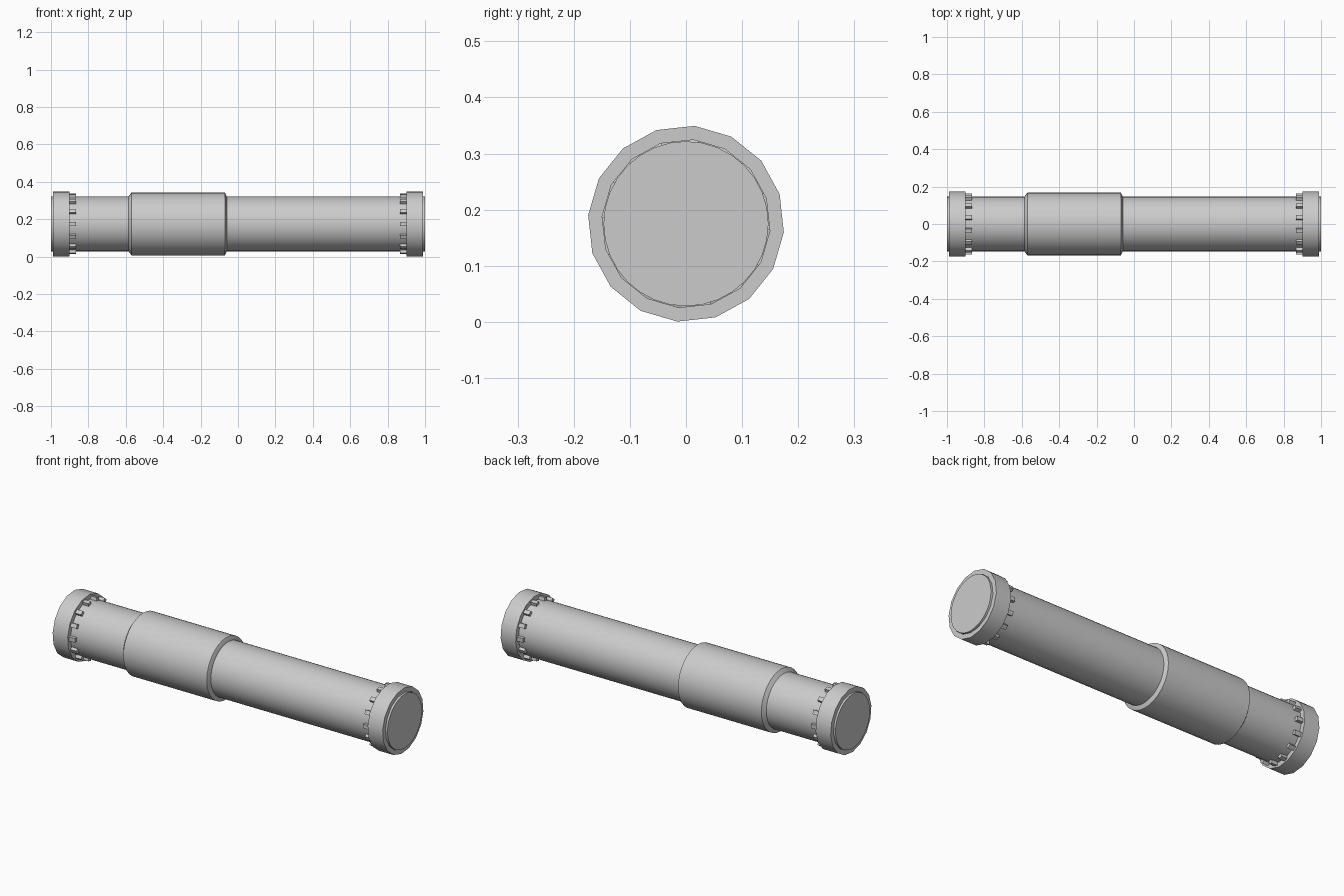
import bpy
import math
from mathutils import Matrix

cube = bpy.data.objects.get("Cube")
if cube:
    bpy.data.objects.remove(cube, do_unlink=True)

AXIS_Z = 0.175   # height of the centre line
TEETH = 14

steel = bpy.data.materials.new("light_grey")
steel.use_nodes = True
grey = (0.6, 0.6, 0.6, 1)
steel.diffuse_color = grey
steel.node_tree.nodes["Principled BSDF"].inputs["Base Color"].default_value = grey


def lathe(name, profile, sides, offset=0.0, closed=False):
    """Spin an (x, radius) profile about the long axis."""
    verts, faces = [], []
    for x, r in profile:
        for i in range(sides):
            a = offset + math.tau * i / sides
            verts.append((x, r * math.sin(a), AXIS_Z + r * math.cos(a)))
    rings = len(profile)
    for k in range(rings if closed else rings - 1):
        n = (k + 1) % rings
        for i in range(sides):
            j = (i + 1) % sides
            faces.append((k * sides + i, k * sides + j, n * sides + j, n * sides + i))
    if not closed:
        faces.append(tuple(reversed(range(sides))))
        faces.append(tuple((rings - 1) * sides + i for i in range(sides)))
    return finish(name, verts, faces)


def finish(name, verts, faces):
    mesh = bpy.data.meshes.new(name)
    mesh.from_pydata(verts, [], faces)
    mesh.materials.append(steel)
    obj = bpy.data.objects.new(name, mesh)
    bpy.context.collection.objects.link(obj)
    bpy.ops.object.select_all(action='DESELECT')
    obj.select_set(True)
    bpy.context.view_layer.objects.active = obj
    bpy.ops.object.mode_set(mode='EDIT')
    bpy.ops.mesh.select_all(action='SELECT')
    bpy.ops.mesh.normals_make_consistent(inside=False)
    bpy.ops.mesh.remove_doubles(threshold=0.0001)
    bpy.ops.object.mode_set(mode='OBJECT')
    bpy.ops.object.shade_smooth_by_angle(angle=math.radians(30))
    return obj


# Long inner tube, its ends just proud of the collars
lathe("main_tube", [(-1, 0.147), (1, 0.147)], 32)

# Thicker sleeve with bevelled ends
lathe("sleeve", [(-0.585, 0.147), (-0.57, 0.168), (-0.07, 0.168), (-0.06, 0.147)], 32)

# End collars, each with a ring of locking teeth on its inner side
box_faces = [(0, 1, 3, 2), (4, 6, 7, 5), (0, 4, 5, 1), (2, 3, 7, 6), (0, 2, 6, 4), (1, 5, 7, 3)]
for side, s in (("left", 1), ("right", -1)):
    lathe(side + "_collar",
          [(s * 0.99, 0.15), (s * 0.99, 0.175), (s * 0.90, 0.175), (s * 0.90, 0.15)],
          16, math.radians(5), closed=True)
    verts, faces = [], []
    for t in range(TEETH):
        turn = Matrix.Rotation(math.tau * (t + 0.5) / TEETH, 4, 'X')
        base = len(verts)
        for x in (0.865, 0.91):
            for y in (-0.011, 0.011):
                for r in (0.14, 0.163):
                    p = turn @ Matrix.Translation((s * x, y, r))
                    verts.append(p.translation + Matrix.Translation((0, 0, AXIS_Z)).translation)
        faces += [tuple(base + i for i in f) for f in box_faces]
    finish(side + "_collar_teeth", verts, faces)
